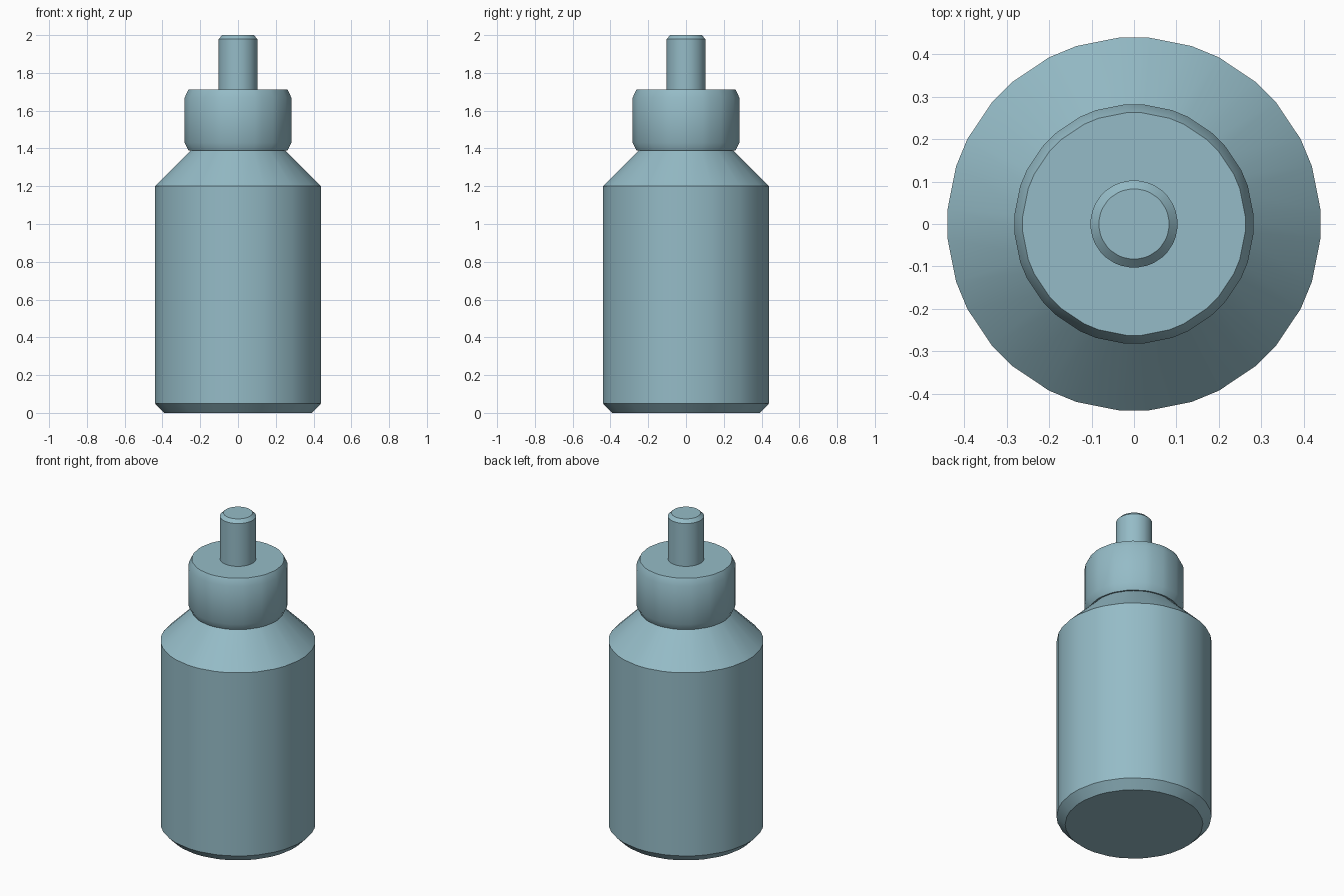
import bpy, bmesh, math

cube = bpy.data.objects.get("Cube")
if cube:
    bpy.data.objects.remove(cube, do_unlink=True)

# Single dusty blue plastic
plastic = bpy.data.materials.new("dusty_blue")
plastic.use_nodes = True
colour = (0.30, 0.50, 0.57, 1)
plastic.diffuse_color = colour
plastic.node_tree.nodes["Principled BSDF"].inputs["Base Color"].default_value = colour

SIDES = 16


def turned_part(name, profile, corner):
    """Stack chamfered polygon rings along a (radius, height) profile.
    corner is half the angle in degrees cut off at each polygon corner."""
    angles = [math.radians(k * 360 / SIDES + s * corner)
              for k in range(SIDES) for s in (-1, 1)]
    bm = bmesh.new()
    rings = [[bm.verts.new((r * math.cos(a), r * math.sin(a), z)) for a in angles]
             for r, z in profile]
    n = len(angles)
    for low, high in zip(rings, rings[1:]):
        for i in range(n):
            j = (i + 1) % n
            bm.faces.new((low[i], low[j], high[j], high[i]))
    bm.faces.new(rings[0][::-1])
    bm.faces.new(rings[-1])
    mesh = bpy.data.meshes.new(name)
    bm.to_mesh(mesh)
    bm.free()
    mesh.materials.append(plastic)
    obj = bpy.data.objects.new(name, mesh)
    bpy.context.collection.objects.link(obj)
    bpy.ops.object.select_all(action='DESELECT')
    obj.select_set(True)
    bpy.context.view_layer.objects.active = obj
    bpy.ops.object.shade_smooth_by_angle(angle=math.radians(30))
    return obj


# Bottle with chamfered foot and sloping shoulder
turned_part("bottle_body",
            [(0.392, 0), (0.441, 0.05), (0.441, 1.2), (0.245, 1.396)], 4.5)

# Screw cap, chamfered above and below
turned_part("cap",
            [(0.262, 1.388), (0.283, 1.43), (0.283, 1.67), (0.263, 1.711)], 4)

# Narrow nozzle
turned_part("nozzle",
            [(0.103, 1.69), (0.103, 1.98), (0.083, 2.0)], 5)
